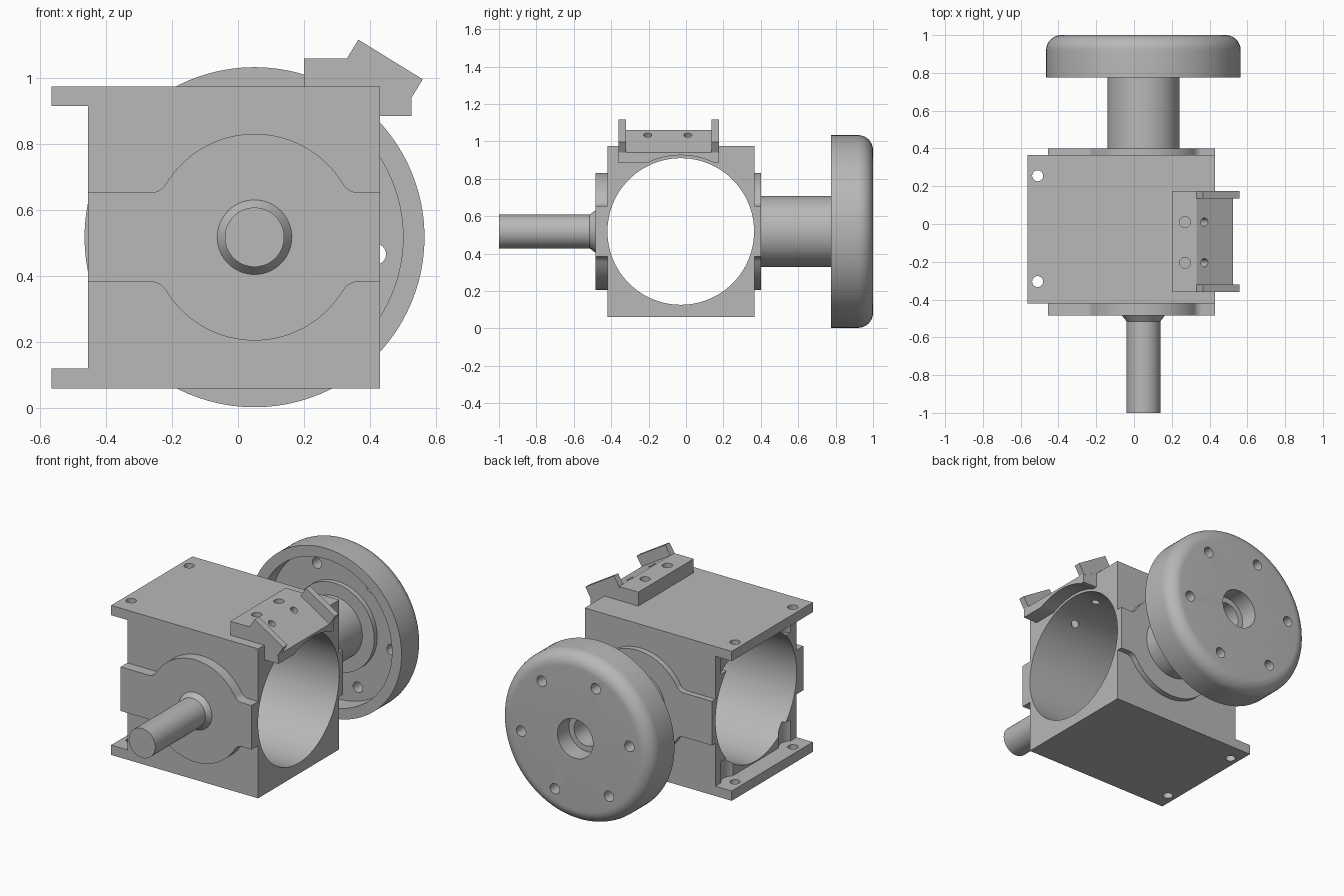
import bpy, bmesh
from math import sin, cos, pi, radians, atan2
from mathutils import Matrix, Vector

cube = bpy.data.objects.get("Cube")
if cube:
    bpy.data.objects.remove(cube, do_unlink=True)

metal = bpy.data.materials.new("light grey metal")
metal.use_nodes = True
GREY = (0.48, 0.48, 0.48, 1)
metal.diffuse_color = GREY
metal.node_tree.nodes["Principled BSDF"].inputs["Base Color"].default_value = GREY

AX, AZ = 0.05, 0.518          # crankshaft axis
BORE = Vector((0, -0.028, 0.518))


def make(name, bm):
    bmesh.ops.recalc_face_normals(bm, faces=bm.faces)
    mesh = bpy.data.meshes.new(name)
    bm.to_mesh(mesh)
    bm.free()
    obj = bpy.data.objects.new(name, mesh)
    bpy.context.collection.objects.link(obj)
    mesh.materials.append(metal)
    return obj


def prism(name, points, y0, y1):
    """Extrude an x-z outline from y0 to y1."""
    bm = bmesh.new()
    face = bm.faces.new([bm.verts.new((x, y0, z)) for x, z in points])
    new = bmesh.ops.extrude_face_region(bm, geom=[face])["geom"]
    bmesh.ops.translate(bm, vec=(0, y1 - y0, 0),
                        verts=[v for v in new if isinstance(v, bmesh.types.BMVert)])
    return make(name, bm)


def lathe(name, profile, steps=72):
    """Turn a (radius, y) profile around the crankshaft axis."""
    bm = bmesh.new()
    verts = [bm.verts.new((AX + r, y, AZ)) for r, y in profile]
    edges = [bm.edges.new(pair) for pair in zip(verts, verts[1:])]
    bmesh.ops.spin(bm, geom=verts + edges, cent=(AX, 0, AZ), axis=(0, 1, 0),
                   angle=2 * pi, steps=steps)
    bmesh.ops.remove_doubles(bm, verts=bm.verts, dist=0.0001)
    return make(name, bm)


def rod(start, end, radius, sides=32):
    """Cylinder between two points, used for cutting."""
    a, b = Vector(start), Vector(end)
    turn = (b - a).to_track_quat('Z', 'Y').to_matrix().to_4x4()
    bm = bmesh.new()
    bmesh.ops.create_cone(bm, cap_ends=True, segments=sides, radius1=radius,
                          radius2=radius, depth=(b - a).length,
                          matrix=Matrix.Translation((a + b) / 2) @ turn)
    cutter = make("cutter", bm)
    cutter.hide_render = True
    return cutter


def cut(obj, cutters):
    bpy.context.view_layer.objects.active = obj
    for c in cutters:
        mod = obj.modifiers.new("cut", 'BOOLEAN')
        mod.operation = 'DIFFERENCE'
        mod.solver = 'EXACT'
        mod.object = c
        bpy.ops.object.modifier_apply(modifier=mod.name)
        bpy.data.objects.remove(c, do_unlink=True)


def bore(radius):
    return rod(BORE - Vector((1, 0, 0)), BORE + Vector((1, 0, 0)), radius, 96)


# Housing with mounting flanges, cylinder bore, bolt holes and spot faces
LEFT, RIGHT, BOT, TOP = -0.455, 0.43, 0.06, 0.975
FRONT, BACK, FL = -0.42, 0.365, 0.06
FX = -0.565
housing = prism("housing", [
    (FX, BOT), (RIGHT, BOT), (RIGHT, TOP), (FX, TOP), (FX, TOP - FL),
    (LEFT, TOP - FL), (LEFT, BOT + FL), (FX, BOT + FL)], FRONT, BACK)
cutters = [bore(0.392)]
for y in (-0.305, 0.255):
    cutters.append(rod((-0.51, y, 0), (-0.51, y, 1.1), 0.029))
    cutters.append(rod((-0.51, y, BOT + FL), (-0.51, y, 0.25), 0.08))
    cutters.append(rod((-0.51, y, 0.785), (-0.51, y, TOP - FL), 0.08))

# Angled screw holes shared by the bracket and the housing
SLOPE_A, SLOPE_B = Vector((0.33, 0, 1.06)), Vector((0.525, 0, 0.94))
along = (SLOPE_B - SLOPE_A).normalized()
normal = Vector((-along.z, 0, along.x))


def angled_holes():
    mid = SLOPE_A + along * 0.05
    return [rod(mid + normal * 0.1 + Vector((0, y, 0)),
                mid - normal * 0.22 + Vector((0, y, 0)), 0.022)
            for y in (0.01, -0.205)]


cut(housing, cutters + angled_holes())

# Bearing covers: round boss blended into a horizontal strip by fillets
R, HALF, FR = 0.313, 0.135, 0.0545
FXC, FZC = 0.315, HALF + FR
lean = atan2(FZC, FXC)
quarter = []
for i in range(9):                       # fillet, from strip to boss
    a = -pi / 2 - (pi / 2 - lean) * i / 8
    quarter.append((FXC + FR * cos(a), FZC + FR * sin(a)))
for i in range(1, 17):                   # boss arc up to its crown
    a = lean + (pi / 2 - lean) * i / 16
    quarter.append((R * cos(a), R * sin(a)))
upper = quarter + [(-x, z) for x, z in reversed(quarter[:-1])]
upper = [(RIGHT - AX, HALF)] + upper + [(LEFT - AX, HALF)]
outline = upper + [(x, -z) for x, z in reversed(upper)]
outline = [(AX + x, AZ + z) for x, z in outline]
prism("front_bearing_cover", outline, -0.485, FRONT)
prism("back_bearing_cover", outline, BACK, 0.4)

# Output shaft with a conical shoulder
lathe("output_shaft", [(0, -1), (0.09, -1), (0.09, -0.515), (0.113, -0.485),
                       (0.113, -0.46), (0, -0.46)])

# Flywheel with hub, hollow front, rounded back rim and stepped centre hole
profile = [(0, 0.395), (0.19, 0.395), (0.19, 0.86), (0.27, 0.86), (0.27, 0.89),
           (0.45, 0.89), (0.45, 0.775), (0.515, 0.775)]
for i in range(11):
    a = pi / 2 * i / 10
    profile.append((0.435 + 0.08 * cos(a), 0.92 + 0.08 * sin(a)))
profile += [(0.12, 1), (0.12, 0.89), (0.085, 0.89), (0.085, 0.6), (0, 0.6)]
flywheel = lathe("flywheel", profile, 96)
holes = []
for k in range(6):
    a = radians(-8 + 60 * k)
    x, z = AX + 0.37 * cos(a), AZ + 0.37 * sin(a)
    holes.append(rod((x, 0.7, z), (x, 1.1, z), 0.032, 24))
cut(flywheel, holes)

# Sensor bracket on the top edge, arched over the bore
bracket = prism("bracket", [
    (0.2, 0.95), (0.42, 0.95), (0.42, 0.885), (0.525, 0.885),
    (SLOPE_B.x, SLOPE_B.z), (SLOPE_A.x, SLOPE_A.z), (0.2, 1.06)], -0.36, 0.175)
cut(bracket, [bore(0.408)] + angled_holes() +
    [rod((0.27, y, 0.99), (0.27, y, 1.1), 0.029, 24) for y in (0.01, -0.205)])

# Raised ears at both ends of the sloped seat
lift = normal * 0.066
ear = [SLOPE_A - normal * 0.01, SLOPE_B - normal * 0.01, SLOPE_B + lift, SLOPE_A + lift]
for name, y in (("front_ear", -0.361), ("back_ear", 0.136)):
    prism(name, [(p.x, p.z) for p in ear], y, y + 0.04)

# Smooth the round surfaces and keep the machined edges sharp
bpy.ops.object.select_all(action='DESELECT')
for obj in bpy.context.collection.objects:
    if obj.type == 'MESH' and metal.name in obj.data.materials:
        obj.select_set(True)
        bpy.context.view_layer.objects.active = obj
bpy.ops.object.shade_smooth_by_angle(angle=radians(30))
